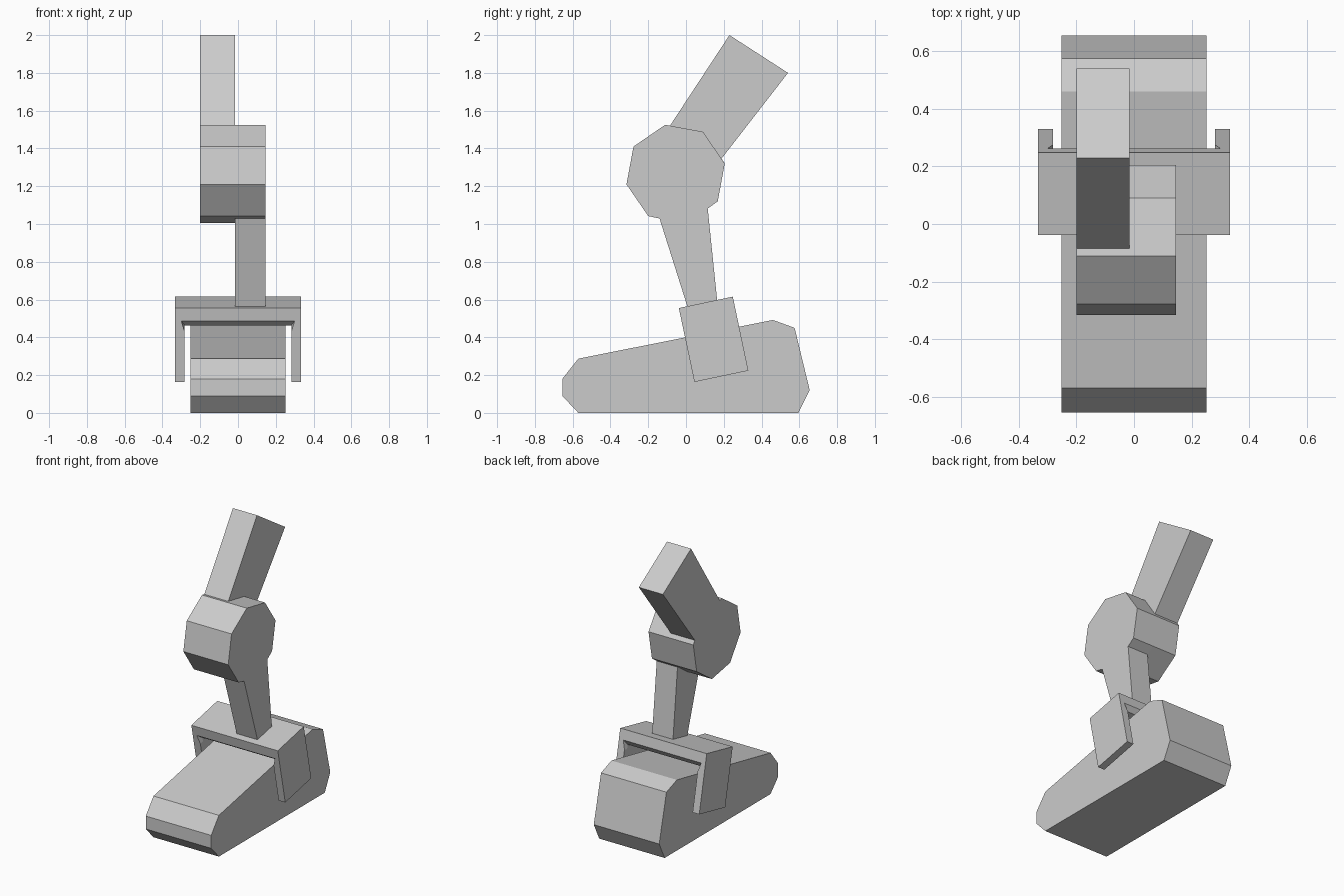
import bpy, bmesh, math
from mathutils import Vector

if "Cube" in bpy.data.objects:
    bpy.data.objects.remove(bpy.data.objects["Cube"])

grey = bpy.data.materials.new("light_grey")
grey.diffuse_color = (0.6, 0.6, 0.6, 1)
grey.use_nodes = True
grey.node_tree.nodes["Principled BSDF"].inputs["Base Color"].default_value = grey.diffuse_color


def loft(name, rings):
    """Join equal-sized point rings into a closed solid."""
    bm = bmesh.new()
    loops = [[bm.verts.new(p) for p in ring] for ring in rings]
    n = len(loops[0])
    for a, b in zip(loops, loops[1:]):
        for i in range(n):
            j = (i + 1) % n
            bm.faces.new((a[i], a[j], b[j], b[i]))
    bm.faces.new(loops[0])
    bm.faces.new(loops[-1])
    bmesh.ops.recalc_face_normals(bm, faces=bm.faces)
    me = bpy.data.meshes.new(name)
    bm.to_mesh(me)
    bm.free()
    me.materials.append(grey)
    ob = bpy.data.objects.new(name, me)
    bpy.context.collection.objects.link(ob)
    return ob


def prism(name, outline, x0, x1):
    """Extrude a (y, z) outline sideways."""
    return loft(name, [[(x, y, z) for y, z in outline] for x in (x0, x1)])


# Foot block
prism("foot", [(-0.57, 0), (0.595, 0), (0.655, 0.12), (0.575, 0.45), (0.46, 0.492),
               (-0.57, 0.287), (-0.655, 0.18), (-0.655, 0.09)], -0.252, 0.252)

# Ankle bracket: tilted U shape whose inner mouth is chamfered front and back
tilt = math.radians(11.9)
along = Vector((0, math.cos(tilt), math.sin(tilt)))
down = Vector((0, math.sin(tilt), -math.cos(tilt)))
corner = Vector((0, -0.038, 0.555))
DEPTH, HEIGHT, HALF, INNER = 0.292, 0.4, 0.333, 0.282


def bracket_ring(u, mouth_x, mouth_t):
    half = [(HALF, 0), (HALF, HEIGHT), (INNER, HEIGHT), (INNER, 0.13), (mouth_x, mouth_t)]
    pts = half + [(-x, t) for x, t in reversed(half)]
    return [corner + along * u + down * t + Vector((x, 0, 0)) for x, t in pts]


wide, narrow = (0.3, 0.07), (INNER, 0.1)
loft("ankle_bracket", [bracket_ring(0, *wide), bracket_ring(0.03, *narrow),
                       bracket_ring(DEPTH - 0.03, *narrow), bracket_ring(DEPTH, *wide)])

# Knee: eight-sided hub shared by both leg halves, counter-clockwise from the top
hub = [(-0.055 + 0.266 * math.cos(math.radians(102 + 45 * i)),
        1.265 + 0.266 * math.sin(math.radians(102 + 45 * i))) for i in range(8)]

# Shin with its half of the knee (the hub's lowest corner is replaced by the shin)
prism("shin", hub[:4] + [(-0.14, 1.029), (0.01, 0.555), (0.166, 0.585), (0.115, 1.082)]
      + hub[5:], -0.015, 0.145)

# Thigh with its half of the knee
prism("thigh", hub[:7] + [(0.188, 1.346), (0.54, 1.8), (0.23, 2.0), (-0.085, 1.52)],
      -0.2, -0.015)
